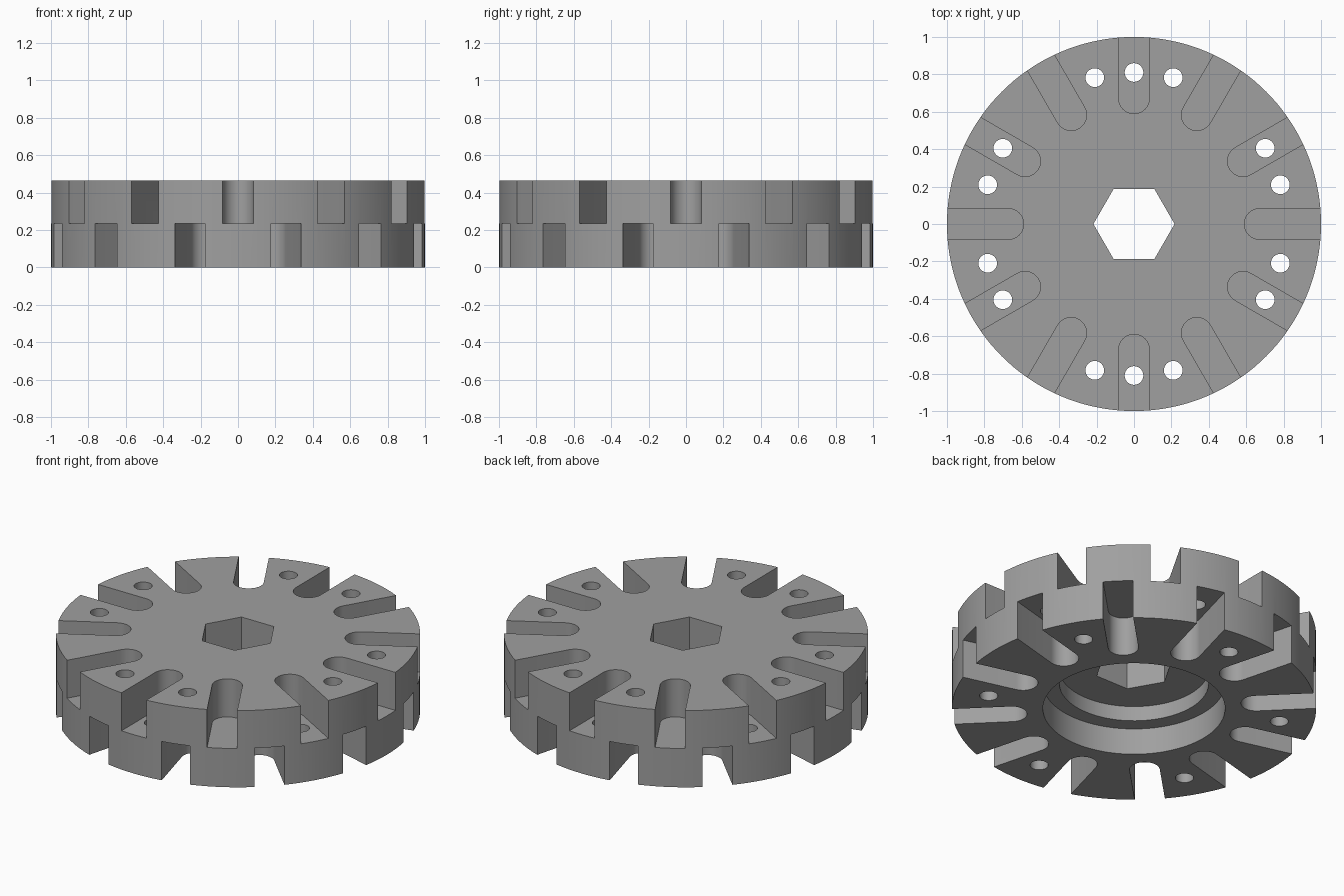
import bpy, bmesh, math
from mathutils import Matrix, Vector

if "Cube" in bpy.data.objects:
    bpy.data.objects.remove(bpy.data.objects["Cube"])

HEIGHT, MID = 0.465, 0.235      # full thickness, level where slot rows meet


def make_object(name, bm):
    bmesh.ops.recalc_face_normals(bm, faces=bm.faces[:])
    mesh = bpy.data.meshes.new(name)
    bm.to_mesh(mesh)
    bm.free()
    obj = bpy.data.objects.new(name, mesh)
    bpy.context.collection.objects.link(obj)
    return obj


def add_prism(bm, points, z0, z1):
    """Extrude a flat outline between two heights."""
    low = [bm.verts.new((x, y, z0)) for x, y in points]
    high = [bm.verts.new((x, y, z1)) for x, y in points]
    bm.faces.new(low[::-1])
    bm.faces.new(high)
    n = len(points)
    for i in range(n):
        j = (i + 1) % n
        bm.faces.new((low[i], low[j], high[j], high[i]))


def circle(radius, sides, cx=0.0, cy=0.0):
    return [(cx + radius * math.cos(math.tau * i / sides),
             cy + radius * math.sin(math.tau * i / sides)) for i in range(sides)]


def slot(degrees, half=0.083, centre=0.673, steps=16):
    """Radial slot outline with a round inner end, open past the rim."""
    pts = [(1.2, -half), (1.2, half)]
    for i in range(steps + 1):
        a = math.pi / 2 + math.pi * i / steps
        pts.append((centre + half * math.cos(a), half * math.sin(a)))
    rot = Matrix.Rotation(math.radians(degrees), 2)
    return [tuple(rot @ Vector(p)) for p in pts]


def cut(target, name, prisms):
    """Subtract a set of separate prisms from the target."""
    bm = bmesh.new()
    for points, z0, z1 in prisms:
        add_prism(bm, points, z0, z1)
    cutter = make_object(name, bm)
    cutter.hide_render = True
    mod = target.modifiers.new(name, 'BOOLEAN')
    mod.operation, mod.solver, mod.object = 'DIFFERENCE', 'EXACT', cutter
    bpy.context.view_layer.objects.active = target
    bpy.ops.object.modifier_apply(modifier=name)
    bpy.data.objects.remove(cutter)


# Round disc body
bm = bmesh.new()
add_prism(bm, circle(1.0, 144), 0, HEIGHT)
disc = make_object("slotted_disc", bm)

# Stepped round recess underneath and hexagonal shaft hole
cut(disc, "wide_recess", [(circle(0.50, 96), -0.1, 0.16)])
cut(disc, "narrow_recess", [(circle(0.41, 96), -0.1, 0.25)])
cut(disc, "hex_hole", [(circle(0.217, 6), -0.1, HEIGHT + 0.1)])

# Two staggered rows of twelve rim slots
cut(disc, "upper_slots", [(slot(30 * i), MID, HEIGHT + 0.1) for i in range(12)])
cut(disc, "lower_slots", [(slot(30 * i + 15), -0.1, MID) for i in range(12)])

# Through holes, mirrored about both axes
angles = {a for b in (15, 30, 75, 90) for a in (b, 180 - b, 180 + b, 360 - b)}
cut(disc, "bolt_holes", [
    (circle(0.05, 32, 0.81 * math.cos(math.radians(a)), 0.81 * math.sin(math.radians(a))),
     -0.1, HEIGHT + 0.1) for a in sorted(angles)])

# Single grey finish
grey = bpy.data.materials.new("grey")
grey.diffuse_color = (0.35, 0.35, 0.35, 1)
grey.use_nodes = True
grey.node_tree.nodes["Principled BSDF"].inputs["Base Color"].default_value = grey.diffuse_color
disc.data.materials.clear()
disc.data.materials.append(grey)
for poly in disc.data.polygons:
    poly.material_index = 0

# Smooth curved walls, crisp edges
bpy.ops.object.select_all(action='DESELECT')
disc.select_set(True)
bpy.context.view_layer.objects.active = disc
bpy.ops.object.shade_smooth_by_angle(angle=math.radians(30))
